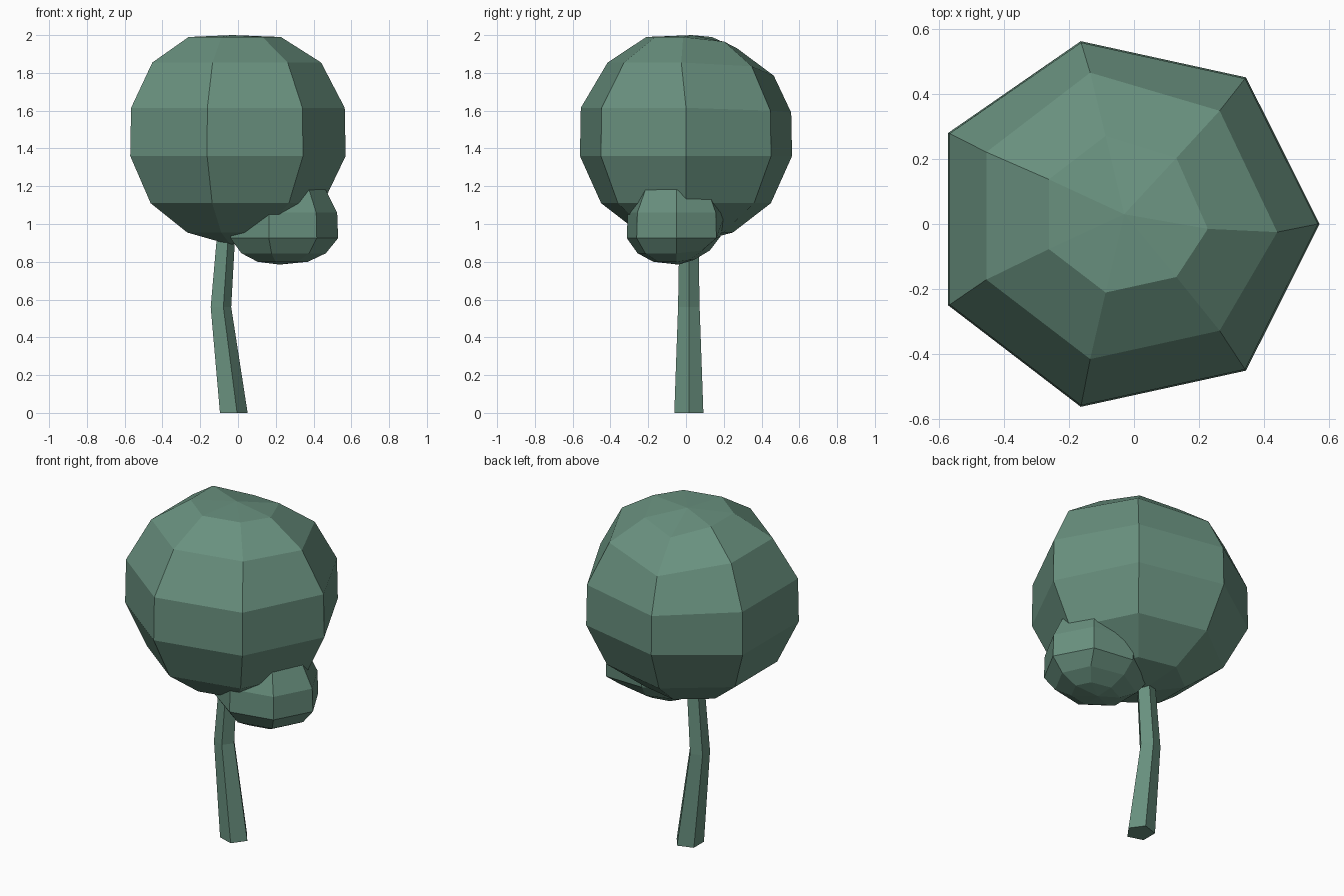
import bpy, bmesh
from math import cos, sin, tau

if "Cube" in bpy.data.objects:
    bpy.data.objects.remove(bpy.data.objects["Cube"])

leaf = bpy.data.materials.new("muted_green")
leaf.diffuse_color = (0.14, 0.28, 0.21, 1)
leaf.use_nodes = True
leaf.node_tree.nodes["Principled BSDF"].inputs["Base Color"].default_value = leaf.diffuse_color


def loft(name, sides, rings, aspect=1.0, bottom=None, top=None, dents={}):
    """Stack of polygon rings (x, y, z, radius); ends are a pole point or a flat cap.
    dents: {(ring, column): (y offset, z offset)}"""
    bm = bmesh.new()
    loops = []
    for r, (x, y, z, rad) in enumerate(rings):
        loop = []
        for i in range(sides):
            dy, dz = dents.get((r, i), (0, 0))
            a = tau * i / sides
            loop.append(bm.verts.new((x + rad * cos(a), y + rad * aspect * sin(a) + dy, z + dz)))
        loops.append(loop)
    for a, b in zip(loops, loops[1:]):
        for i in range(sides):
            j = (i + 1) % sides
            bm.faces.new((a[i], a[j], b[j], b[i]))
    for loop, pole in ((loops[0][::-1], bottom), (loops[-1], top)):
        if pole is None:
            bm.faces.new(loop)
        else:
            p = bm.verts.new(pole)
            for i in range(sides):
                bm.faces.new((loop[i], loop[(i + 1) % sides], p))
    bmesh.ops.recalc_face_normals(bm, faces=bm.faces)
    mesh = bpy.data.meshes.new(name)
    bm.to_mesh(mesh)
    bm.free()
    mesh.materials.append(leaf)
    obj = bpy.data.objects.new(name, mesh)
    bpy.context.collection.objects.link(obj)
    return obj


# bent five-sided trunk, running up into the crown
loft("trunk", 5, [(-0.03, 0.015, 0, 0.081), (-0.096, 0.015, 0.56, 0.06),
                  (-0.055, 0.015, 1.12, 0.05)])

# large seven-sided crown, its upper back slightly sunken
crown = [(0.0, 0.955, 0.265), (0.0, 1.11, 0.48), (0.0, 1.36, 0.60),
         (0.0, 1.615, 0.595), (0.025, 1.855, 0.47), (0.03, 1.99, 0.257)]
loft("large_crown", 7, [(-0.03, y, z, r) for y, z, r in crown], aspect=0.96,
     bottom=(-0.04, 0.0, 0.89), top=(-0.03, 0.03, 2.0),
     dents={(2, 3): (0.03, 0), (3, 3): (0.03, 0), (3, 1): (0, -0.015), (3, 2): (0, -0.025),
            (4, 0): (-0.05, 0), (4, 1): (-0.03, -0.02), (4, 2): (0, -0.07),
            (5, 0): (-0.045, 0), (5, 1): (-0.02, -0.025), (5, 2): (0, -0.06)})

# small side crown tucked under the right of the large one
side = [(0.80, 0.14), (0.845, 0.235), (0.925, 0.30), (1.06, 0.295), (1.18, 0.235), (1.24, 0.13)]
loft("small_crown", 7, [(0.23, -0.05, z, r) for z, r in side], aspect=0.9,
     bottom=(0.22, -0.04, 0.785), top=(0.23, -0.05, 1.26),
     dents={(0, 1): (-0.03, 0.01), (1, 1): (-0.03, 0.015), (2, 2): (-0.03, 0.01),
            (1, 2): (-0.03, 0.015), (0, 2): (-0.03, 0.01)})
